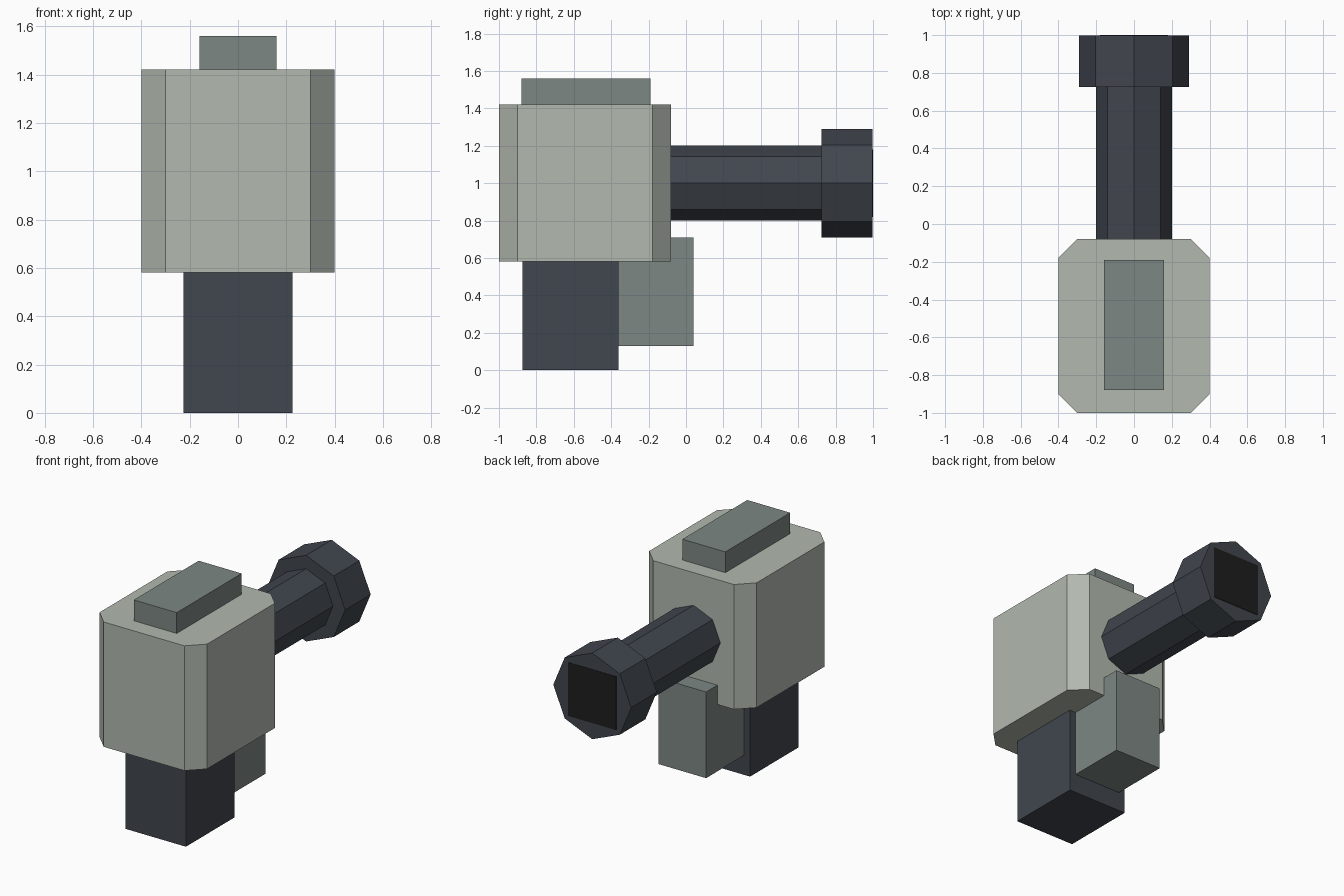
import bpy, bmesh, math
from mathutils import Matrix

if "Cube" in bpy.data.objects:
    bpy.data.objects.remove(bpy.data.objects["Cube"], do_unlink=True)


def material(name, rgb):
    lin = [((c / 255 + 0.055) / 1.055) ** 2.4 for c in rgb] + [1]
    m = bpy.data.materials.new(name)
    m.use_nodes = True
    m.diffuse_color = lin
    m.node_tree.nodes["Principled BSDF"].inputs["Base Color"].default_value = lin
    return m


pale = material("pale grey", (178, 185, 175))
mid = material("mid grey", (125, 135, 131))
dark = material("dark slate", (65, 70, 78))
black = material("black", (30, 30, 30))


def finish(name, bm, mat):
    bmesh.ops.recalc_face_normals(bm, faces=bm.faces)
    me = bpy.data.meshes.new(name)
    bm.to_mesh(me)
    bm.free()
    me.materials.append(mat)
    ob = bpy.data.objects.new(name, me)
    bpy.context.collection.objects.link(ob)


def box(name, half_x, y, z, mat, chamfer=0):
    bm = bmesh.new()
    bmesh.ops.create_cube(bm, size=1)
    bmesh.ops.scale(bm, verts=bm.verts, vec=(2 * half_x, y[1] - y[0], z[1] - z[0]))
    bmesh.ops.translate(bm, verts=bm.verts, vec=(0, sum(y) / 2, sum(z) / 2))
    if chamfer:
        upright = [e for e in bm.edges
                   if abs(e.verts[0].co.z - e.verts[1].co.z) > 0.1]
        bmesh.ops.bevel(bm, geom=upright, offset=chamfer, segments=1, affect='EDGES')
    finish(name, bm, mat)


def octagon_tube(name, radius, y, z, mat):
    bm = bmesh.new()
    bmesh.ops.create_cone(bm, cap_ends=True, segments=8, radius1=radius,
                          radius2=radius, depth=y[1] - y[0])
    place = Matrix.Translation((0, sum(y) / 2, z)) @ Matrix.Rotation(math.pi / 2, 4, 'X')
    bmesh.ops.transform(bm, matrix=place, verts=bm.verts)
    finish(name, bm, mat)


# Main housing with cut upright corners, and the raised block on top
box("housing", 0.4, (-1, -0.08), (0.58, 1.42), pale, chamfer=0.1)
box("top_block", 0.16, (-0.88, -0.19), (1.42, 1.56), mid)

# Post below, with the block behind it
box("post", 0.225, (-0.875, -0.36), (0, 0.58), dark)
box("rear_block", 0.178, (-0.36, 0.04), (0.13, 0.71), mid)

# Barrel, its wider end and the dark square opening
octagon_tube("barrel", 0.2, (-0.08, 0.725), 1, dark)
octagon_tube("muzzle", 0.29, (0.725, 0.997), 1, dark)
box("muzzle_opening", 0.18, (0.994, 1), (0.82, 1.18), black)
